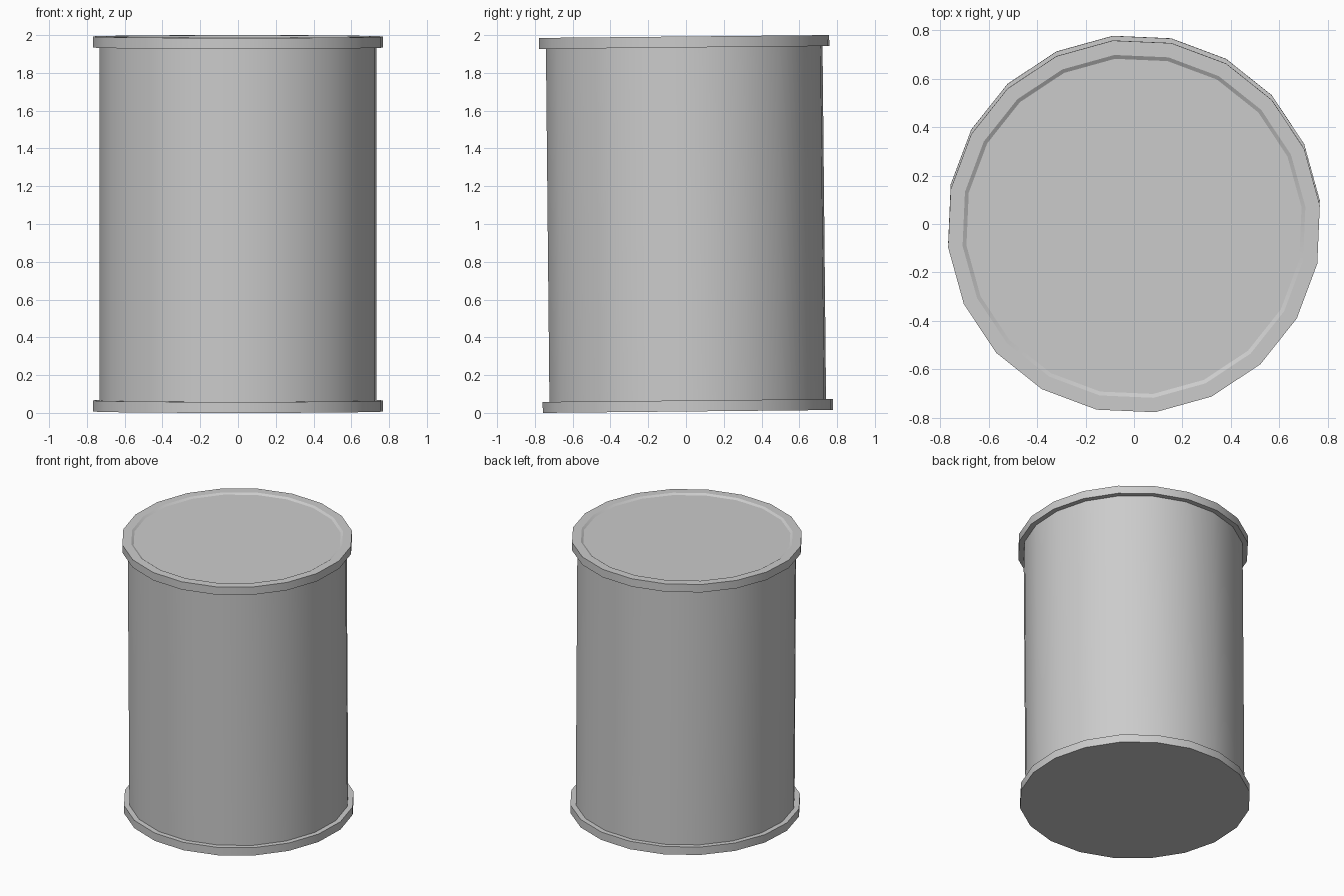
import bpy, bmesh
from math import radians, cos, sin, pi
from mathutils import Matrix

if "Cube" in bpy.data.objects:
    bpy.data.objects.remove(bpy.data.objects["Cube"])

SIDES, PHASE = 20, radians(6.5)
HEIGHT = 1.985
R_BODY, R_RIM, R_LIP, R_LID = 0.737, 0.773, 0.713, 0.697
RIM_H, SINK = 0.058, 0.01
# The whole can leans very slightly towards the front
LEAN = Matrix.Translation((0, 0, 1)) @ Matrix.Rotation(radians(0.57), 4, 'X')


def lathe(name, profile):
    """Spin a (radius, height) profile; a radius of 0 closes the end with a flat cap."""
    bm = bmesh.new()
    rings, caps = [], []
    for r, z in profile:
        if r == 0:
            caps.append(len(rings))
            continue
        rings.append([bm.verts.new((r * cos(PHASE + 2 * pi * i / SIDES),
                                    r * sin(PHASE + 2 * pi * i / SIDES),
                                    z - HEIGHT / 2)) for i in range(SIDES)])
    for a, b in zip(rings, rings[1:]):
        for i in range(SIDES):
            j = (i + 1) % SIDES
            bm.faces.new((a[i], a[j], b[j], b[i]))
    for c in caps:
        bm.faces.new(rings[0][::-1] if c == 0 else rings[-1])
    bm.transform(LEAN)
    mesh = bpy.data.meshes.new(name)
    bm.to_mesh(mesh)
    bm.free()
    obj = bpy.data.objects.new(name, mesh)
    bpy.context.collection.objects.link(obj)
    bpy.ops.object.select_all(action='DESELECT')
    obj.select_set(True)
    bpy.context.view_layer.objects.active = obj
    bpy.ops.object.shade_smooth_by_angle(angle=radians(30))
    return obj


# Can wall
lathe("can_wall", [(R_BODY, RIM_H), (R_BODY, HEIGHT - RIM_H)])

# Bottom rim with flat base
lathe("bottom_rim", [(0, 0), (R_RIM, 0), (R_RIM, RIM_H), (R_BODY, RIM_H)])

# Top rim with shallow sunken lid
lathe("top_rim_and_lid", [(R_BODY, HEIGHT - RIM_H), (R_RIM, HEIGHT - RIM_H),
                          (R_RIM, HEIGHT), (R_LIP, HEIGHT),
                          (R_LID, HEIGHT - SINK), (0, HEIGHT - SINK)])

# Stand on the floor
bpy.context.view_layer.update()
low = min(v.co.z for o in bpy.data.objects for v in o.data.vertices)
for o in bpy.data.objects:
    o.data.transform(Matrix.Translation((0, 0, -low)))
